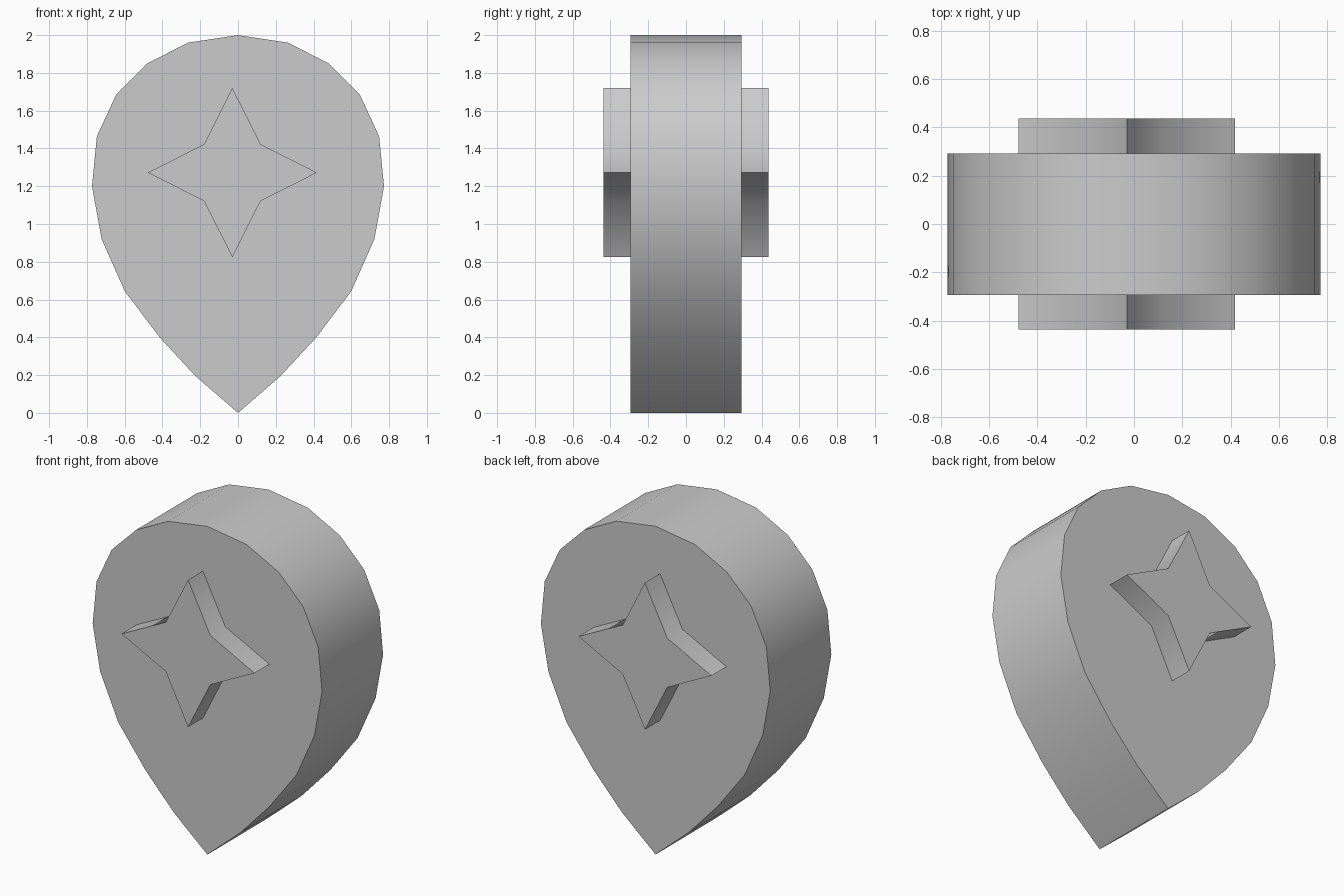
import bpy
import bmesh
from math import radians

cube = bpy.data.objects.get("Cube")
if cube:
    bpy.data.objects.remove(cube, do_unlink=True)

grey = bpy.data.materials.new("plain grey")
grey.use_nodes = True
color = (0.6, 0.6, 0.6, 1)
grey.diffuse_color = color
grey.node_tree.nodes["Principled BSDF"].inputs["Base Color"].default_value = color


def prism(name, outline, y_front, y_back):
    """Extrude an x-z outline along y, smooth sides with sharp rims."""
    bm = bmesh.new()
    face = bm.faces.new([bm.verts.new((x, y_front, z)) for x, z in outline])
    side = bmesh.ops.extrude_face_region(bm, geom=[face], use_keep_orig=True)
    for v in side["geom"]:
        if isinstance(v, bmesh.types.BMVert):
            v.co.y = y_back
    bmesh.ops.recalc_face_normals(bm, faces=bm.faces)
    mesh = bpy.data.meshes.new(name)
    bm.to_mesh(mesh)
    bm.free()
    mesh.materials.append(grey)
    obj = bpy.data.objects.new(name, mesh)
    bpy.context.collection.objects.link(obj)
    bpy.ops.object.select_all(action="DESELECT")
    obj.select_set(True)
    bpy.context.view_layer.objects.active = obj
    bpy.ops.object.shade_smooth_by_angle(angle=radians(60))
    return obj


# Teardrop body: half outline from top to bottom tip, mirrored in x
half = [(0.265, 1.96), (0.48, 1.85), (0.645, 1.685), (0.747, 1.465),
        (0.773, 1.2), (0.722, 0.92), (0.6, 0.645), (0.415, 0.4), (0.225, 0.195)]
teardrop = [(0, 2)] + half + [(0, 0)] + [(-x, z) for x, z in reversed(half)]
prism("teardrop_body", teardrop, -0.295, 0.293)

# Four-pointed star standing proud of both faces
cx, cz, tip, notch = -0.03, 1.272, 0.448, 0.15
star = []
for dx, dz in ((0, 1), (1, 0), (0, -1), (-1, 0)):
    star.append((cx + tip * dx, cz + tip * dz))
    star.append((cx + notch * (dx + dz), cz + notch * (dz - dx)))
prism("front_star", star, -0.438, -0.28)
prism("back_star", star, 0.28, 0.438)
